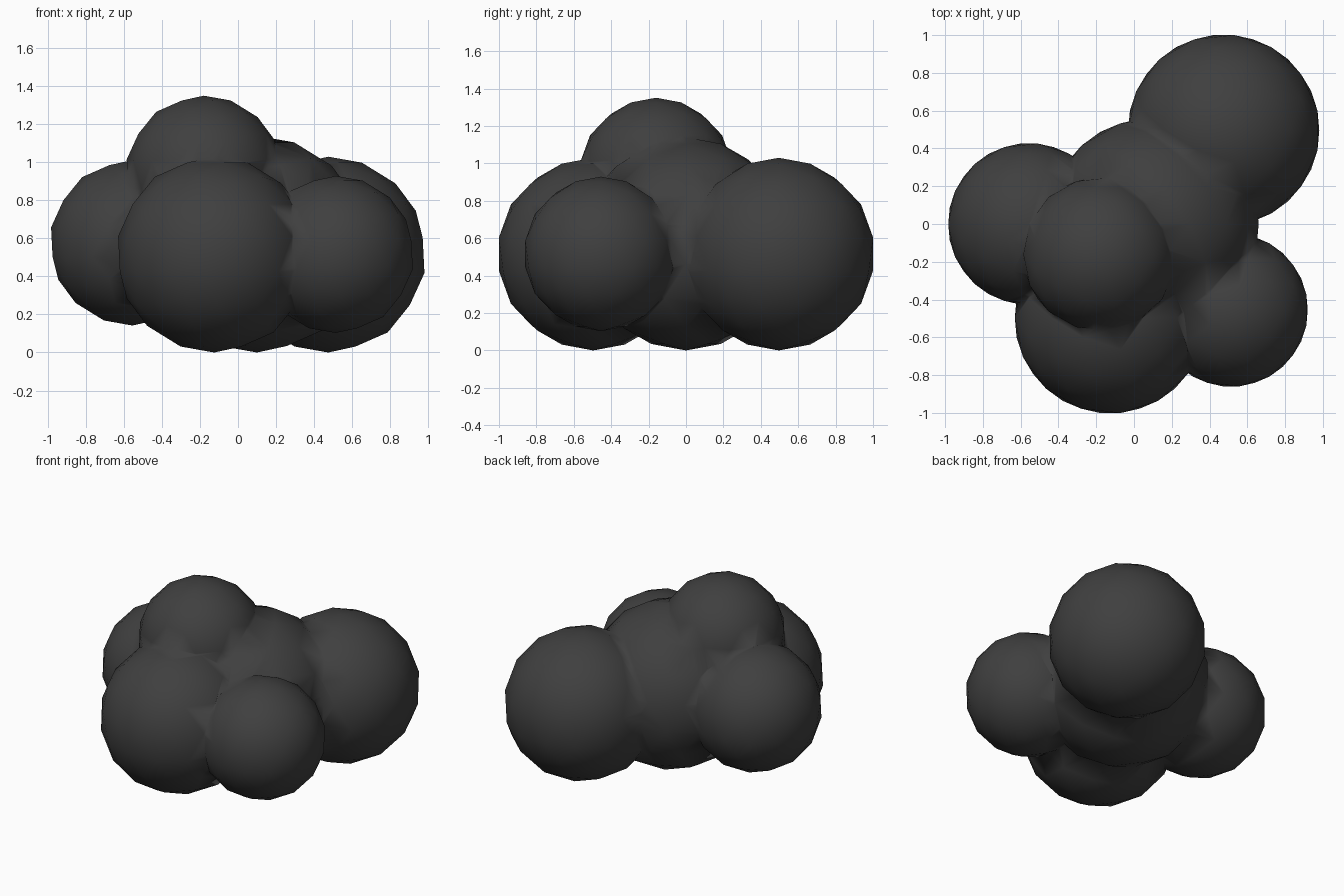
import bpy
import bmesh

if "Cube" in bpy.data.objects:
    bpy.data.objects.remove(bpy.data.objects["Cube"])

# dark grey surface
mat = bpy.data.materials.new("dark_grey")
mat.diffuse_color = (0.05, 0.05, 0.05, 1.0)
mat.use_nodes = True
mat.node_tree.nodes["Principled BSDF"].inputs["Base Color"].default_value = mat.diffuse_color


def puff(name, centre, radius):
    """Icosahedron with every edge split in three, pushed out to a sphere."""
    bm = bmesh.new()
    bmesh.ops.create_icosphere(bm, subdivisions=1, radius=1.0)
    bmesh.ops.subdivide_edges(bm, edges=bm.edges[:], cuts=2, use_grid_fill=True)
    for v in bm.verts:
        v.co = v.co.normalized() * radius
    bmesh.ops.recalc_face_normals(bm, faces=bm.faces[:])
    mesh = bpy.data.meshes.new(name)
    bm.to_mesh(mesh)
    bm.free()
    mesh.materials.append(mat)
    obj = bpy.data.objects.new(name, mesh)
    obj.location = centre
    bpy.context.collection.objects.link(obj)
    return obj


# large central puff that the others merge into
cloud = puff("cloud", (0.10, 0.0, 0.57), 0.57)

# surrounding puffs
lobes = [
    puff("back_puff", (0.475, 0.496, 0.515), 0.515),
    puff("front_puff", (-0.125, -0.496, 0.515), 0.515),
    puff("right_puff", (0.514, -0.455, 0.516), 0.413),
    puff("left_puff", (-0.556, 0.0, 0.577), 0.435),
    puff("top_puff", (-0.18, -0.16, 0.938), 0.413),
]

# weld everything into one skin
bpy.context.view_layer.objects.active = cloud
cloud.select_set(True)
for lobe in lobes:
    mod = cloud.modifiers.new(lobe.name, 'BOOLEAN')
    mod.operation = 'UNION'
    mod.solver = 'EXACT'
    mod.object = lobe
    lobe.hide_render = True
    bpy.ops.object.modifier_apply(modifier=mod.name)
for lobe in lobes:
    bpy.data.objects.remove(lobe, do_unlink=True)

# smooth shading, blending across the joins
for p in cloud.data.polygons:
    p.use_smooth = True
